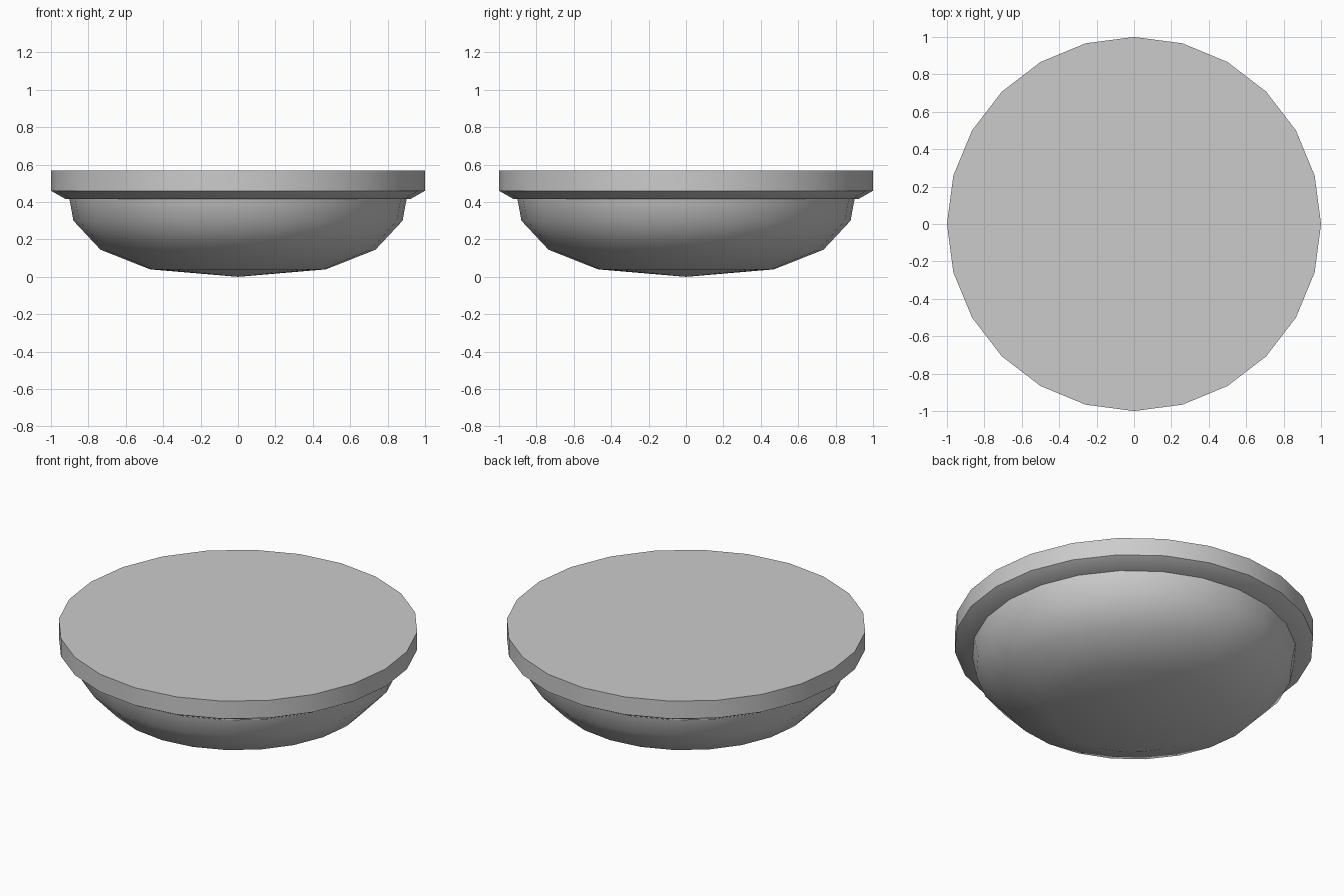
import bpy
import bmesh
import math

old = bpy.data.objects.get("Cube")
if old:
    bpy.data.objects.remove(old, do_unlink=True)

SIDES = 24

grey = bpy.data.materials.new("light_grey")
grey.use_nodes = True
colour = (0.6, 0.6, 0.6, 1)
grey.diffuse_color = colour
grey.node_tree.nodes["Principled BSDF"].inputs["Base Color"].default_value = colour


def lathe(name, profile, smooth_angle):
    """Spin a (radius, height) profile around z; ends on the axis or gets capped."""
    bm = bmesh.new()
    rings = []
    for r, z in profile:
        if r == 0:
            rings.append([bm.verts.new((0, 0, z))] * SIDES)
        else:
            turn = [2 * math.pi * i / SIDES for i in range(SIDES)]
            rings.append([bm.verts.new((r * math.cos(a), r * math.sin(a), z)) for a in turn])
    for low, high in zip(rings, rings[1:]):
        for i in range(SIDES):
            j = (i + 1) % SIDES
            corners = dict.fromkeys((low[i], low[j], high[j], high[i]))
            bm.faces.new(list(corners))
    for ring in (rings[0], rings[-1]):
        if ring[0] is not ring[1]:
            bm.faces.new(ring)
    bmesh.ops.recalc_face_normals(bm, faces=bm.faces)
    mesh = bpy.data.meshes.new(name)
    bm.to_mesh(mesh)
    bm.free()
    mesh.materials.append(grey)
    obj = bpy.data.objects.new(name, mesh)
    bpy.context.collection.objects.link(obj)
    bpy.ops.object.select_all(action="DESELECT")
    obj.select_set(True)
    bpy.context.view_layer.objects.active = obj
    bpy.ops.object.shade_smooth_by_angle(angle=math.radians(smooth_angle))
    return obj


# Flat disc with a chamfered lower edge
lathe("rim_disc", [(0.92, 0.415), (1, 0.46), (1, 0.568)], 30)

# Shallow rounded bowl below the disc
lathe("bowl", [(0, 0), (0.47, 0.04), (0.735, 0.145), (0.88, 0.30), (0.902, 0.42)], 50)
